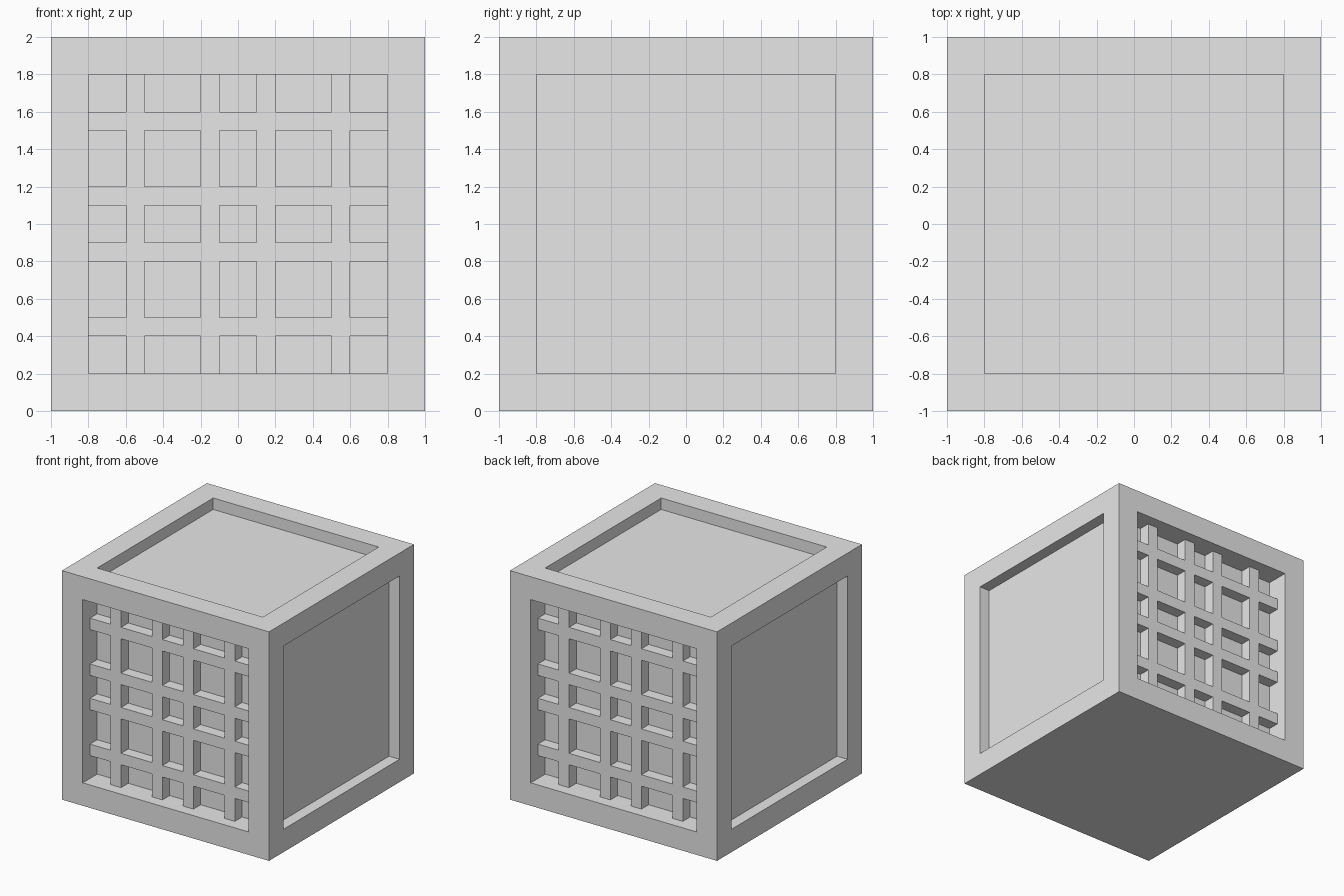
import bpy
import bmesh
from mathutils import Vector

old = bpy.data.objects.get("Cube")
if old:
    bpy.data.objects.remove(old, do_unlink=True)

# One plain grey for the whole model
grey = bpy.data.materials.new("light_grey")
grey.use_nodes = True
grey.diffuse_color = (0.8, 0.8, 0.8, 1)
grey.node_tree.nodes["Principled BSDF"].inputs["Base Color"].default_value = (0.8, 0.8, 0.8, 1)


def make_object(name, bm):
    bmesh.ops.recalc_face_normals(bm, faces=bm.faces[:])
    mesh = bpy.data.meshes.new(name)
    bm.to_mesh(mesh)
    bm.free()
    mesh.materials.append(grey)
    obj = bpy.data.objects.new(name, mesh)
    bpy.context.scene.collection.objects.link(obj)
    return obj


# Crate body: a cube with a bordered recess on every side but the bottom
BORDER = 0.2
bm = bmesh.new()
bmesh.ops.create_cube(bm, size=2)
bmesh.ops.translate(bm, verts=bm.verts[:], vec=(0, 0, 1))
bm.normal_update()
panels = [f for f in bm.faces if f.normal.z > -0.5]
bmesh.ops.inset_individual(bm, faces=panels, thickness=BORDER, use_even_offset=True)
for panel in panels:
    normal = Vector(panel.normal)
    depth = 0.2 if abs(normal.y) > 0.5 else 0.1
    pushed = bmesh.ops.extrude_discrete_faces(bm, faces=[panel])["faces"][0]
    bmesh.ops.translate(bm, verts=pushed.verts[:], vec=-depth * normal)
make_object("crate_body", bm)


# Lattices: a sheet of cells with the openings left out, given thickness
BAR_CENTRES = (-0.55, -0.15, 0.15, 0.55)
LINES = [-0.8] + [c + s for c in BAR_CENTRES for s in (-0.05, 0.05)] + [0.8]


def make_lattice(name, y):
    bm = bmesh.new()
    grid = [[bm.verts.new((x, y, z + 1)) for z in LINES] for x in LINES]
    cells = len(LINES) - 1
    for i in range(cells):
        for j in range(cells):
            if i % 2 or j % 2:
                bm.faces.new((grid[i][j], grid[i + 1][j],
                              grid[i + 1][j + 1], grid[i][j + 1]))
    obj = make_object(name, bm)
    solid = obj.modifiers.new("bar_thickness", "SOLIDIFY")
    solid.thickness = 0.1
    solid.offset = 0


make_lattice("front_lattice", -0.85)
make_lattice("back_lattice", 0.85)
